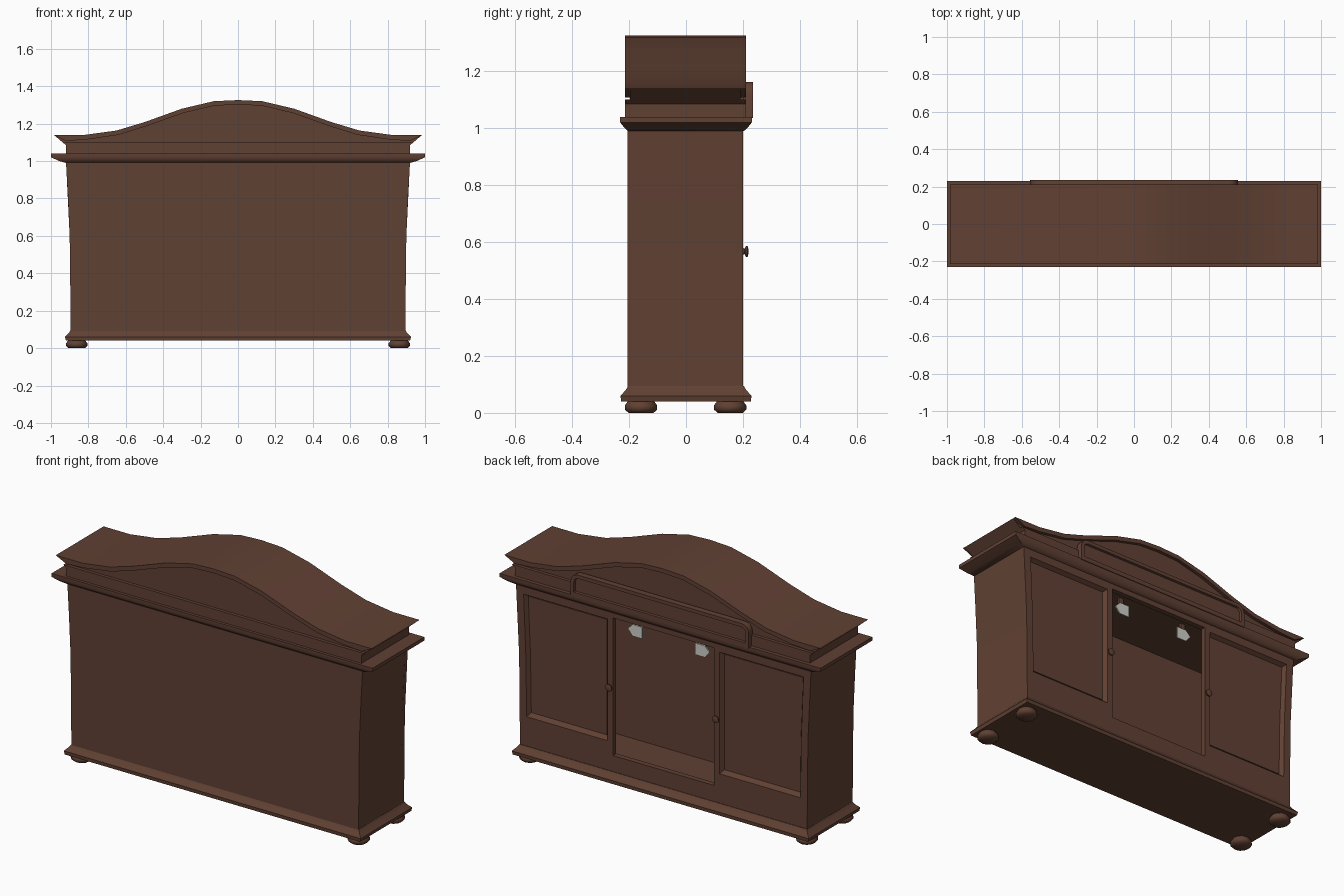
import bpy, bmesh, math

if "Cube" in bpy.data.objects:
    bpy.data.objects.remove(bpy.data.objects["Cube"])

def material(name, rgb):
    m = bpy.data.materials.new(name)
    m.diffuse_color = (*rgb, 1)
    m.use_nodes = True
    m.node_tree.nodes["Principled BSDF"].inputs["Base Color"].default_value = m.diffuse_color
    return m

WOOD = material("brown_wood", (0.118, 0.052, 0.033))
GREY = material("light_grey", (0.62, 0.62, 0.58))

def finish(name, bm, mat=WOOD, angle=35):
    bmesh.ops.recalc_face_normals(bm, faces=bm.faces[:])
    me = bpy.data.meshes.new(name)
    bm.to_mesh(me)
    bm.free()
    me.materials.append(mat)
    ob = bpy.data.objects.new(name, me)
    bpy.context.scene.collection.objects.link(ob)
    bpy.ops.object.select_all(action='DESELECT')
    ob.select_set(True)
    bpy.context.view_layer.objects.active = ob
    bpy.ops.object.shade_smooth_by_angle(angle=math.radians(angle))
    return ob

def prism(name, pts, y0, y1, mat=WOOD):
    # x-z outline extruded along y
    bm = bmesh.new()
    a = [bm.verts.new((x, y0, z)) for x, z in pts]
    b = [bm.verts.new((x, y1, z)) for x, z in pts]
    bm.faces.new(a)
    bm.faces.new(b)
    for i in range(len(pts)):
        j = (i + 1) % len(pts)
        bm.faces.new((a[i], a[j], b[j], b[i]))
    return finish(name, bm, mat)

def box(name, x0, x1, y0, y1, z0, z1):
    return prism(name, [(x0, z0), (x1, z0), (x1, z1), (x0, z1)], y0, y1)

def frame(name, outer, inner, inner_back, y0, y1):
    # closed frame whose inner edge slopes from inner (front) to inner_back
    bm = bmesh.new()
    loops = [[bm.verts.new((x, y, z)) for x, z in p]
             for p, y in ((outer, y0), (outer, y1), (inner, y1), (inner_back, y0))]
    n = len(outer)
    for k in range(4):
        p, q = loops[k], loops[(k + 1) % 4]
        for i in range(n):
            j = (i + 1) % n
            bm.faces.new((p[i], p[j], q[j], q[i]))
    return finish(name, bm)

def loft(name, rings):
    # stacked rectangles (half x, half y, z)
    bm = bmesh.new()
    ls = [[bm.verts.new((sx * hx, sy * hy, z)) for sx, sy in
           ((-1, -1), (1, -1), (1, 1), (-1, 1))] for hx, hy, z in rings]
    bm.faces.new(ls[0])
    bm.faces.new(ls[-1])
    for p, q in zip(ls, ls[1:]):
        for i in range(4):
            j = (i + 1) % 4
            bm.faces.new((p[i], p[j], q[j], q[i]))
    return finish(name, bm, angle=40)

def lathe(name, prof, centre, along_y=False, n=12):
    bm = bmesh.new()
    ls = []
    for r, h in prof:
        ring = []
        for i in range(n):
            a = 2 * math.pi * i / n
            c, s = r * math.cos(a), r * math.sin(a)
            p = (c, h, s) if along_y else (c, s, h)
            ring.append(bm.verts.new([u + v for u, v in zip(p, centre)]))
        ls.append(ring)
    bm.faces.new(ls[0])
    bm.faces.new(ls[-1])
    for p, q in zip(ls, ls[1:]):
        for i in range(n):
            j = (i + 1) % n
            bm.faces.new((p[i], p[j], q[j], q[i]))
    return finish(name, bm, angle=50)

def mirror(pts, s):
    return [(s * x, z) for x, z in pts]

# plinth and shelf-like cornice
loft("plinth", [(.92, .228, .04), (.925, .23, .06), (.905, .212, .08), (.896, .203, .095)])
loft("cornice", [(.92, .203, .99), (.955, .215, 1.0), (1, .231, 1.02), (1, .231, 1.04)])

# hollow body with gently flared sides
side = [(.895, .09), (.897, .35), (.90, .6), (.91, .82), (.92, 1.0)]
prism("back_panel", side + mirror(side[::-1], -1), -.205, -.185)
box("ceiling", -.9, .9, -.19, .18, .965, .995)
box("top_rail", -.918, .918, .17, .2, .96, 1.0)
box("bottom_rail", -.895, .895, .17, .2, .09, .185)

door = [(.315, .18), (.315, .965), (.918, .965), (.90, .6), (.895, .18)]
opening = [(.35, .26), (.35, .945), (.872, .945), (.858, .6), (.853, .26)]
panel = [(.365, .28), (.365, .93), (.857, .93), (.843, .6), (.838, .28)]
for s, tag in ((1, "right"), (-1, "left")):
    prism(tag + "_side", mirror(side + [(x - .02, z) for x, z in side[::-1]], s), -.19, .2)
    frame(tag + "_door_frame", mirror(door, s), mirror(opening, s), mirror(panel, s), .175, .2)
    prism(tag + "_door_panel", mirror(panel, s), .17, .18)
    # knob, lamp and feet
    lathe(tag + "_knob", [(.013, 0), (.009, .008), (.02, .013), (.02, .018), (.01, .021)],
          (s * .333, .198, .567), True)
    prism(tag + "_lamp", mirror([(.165, .865), (.225, .865), (.255, .9), (.225, .93), (.165, .93)], s),
          .148, .155, GREY)
    box(tag + "_lamp_stem", s * .21 - .015, s * .21 + .015, .135, .148, .88, .97)
    for y, end in ((-.158, "rear"), (.155, "front")):
        lathe(f"{tag}_{end}_foot", [(.044, 0), (.057, .012), (.057, .026), (.045, .042)],
              (s * .8625, y, 0))

# arched pediment
half = [(.985, 1.14), (.82, 1.14), (.65, 1.163), (.5, 1.208), (.3, 1.28), (.13, 1.32)]
arch = half + [(0, 1.326)] + mirror(half[::-1], -1)
low = [(.92, 1.035), (.92, 1.085)]
prism("pediment_core", arch + mirror(low[::-1], -1) + low, -.197, .192)
inner_half = [(.92, 1.108), (.81, 1.115), (.64, 1.14), (.495, 1.185), (.295, 1.256), (.128, 1.296)]
inner = inner_half + [(0, 1.302)] + mirror(inner_half[::-1], -1)
band = [(.92, 1.035), (.92, 1.085), (.937, 1.1)]
for y0, y1, tag in ((-.215, -.19, "rear"), (.185, .21, "front")):
    prism(tag + "_arch_trim", arch + inner[::-1], y0, y1)
    prism(tag + "_pediment_band", band + mirror(band[::-1], -1), y0, y1)

# raised gallery board with rounded top corners
def board(w, z0, z1, r):
    c = [(w - r + r * math.cos(a), z1 - r + r * math.sin(a))
         for a in [math.pi / 8 * i for i in range(5)]]
    h = [(w, z0)] + c
    return h + mirror(h[::-1], -1)

prism("gallery_board", board(.545, 1.045, 1.155, .035), .19, .222)
frame("gallery_frame", board(.555, 1.035, 1.163, .045), board(.535, 1.06, 1.143, .028),
      board(.53, 1.065, 1.138, .025), .2, .235)
